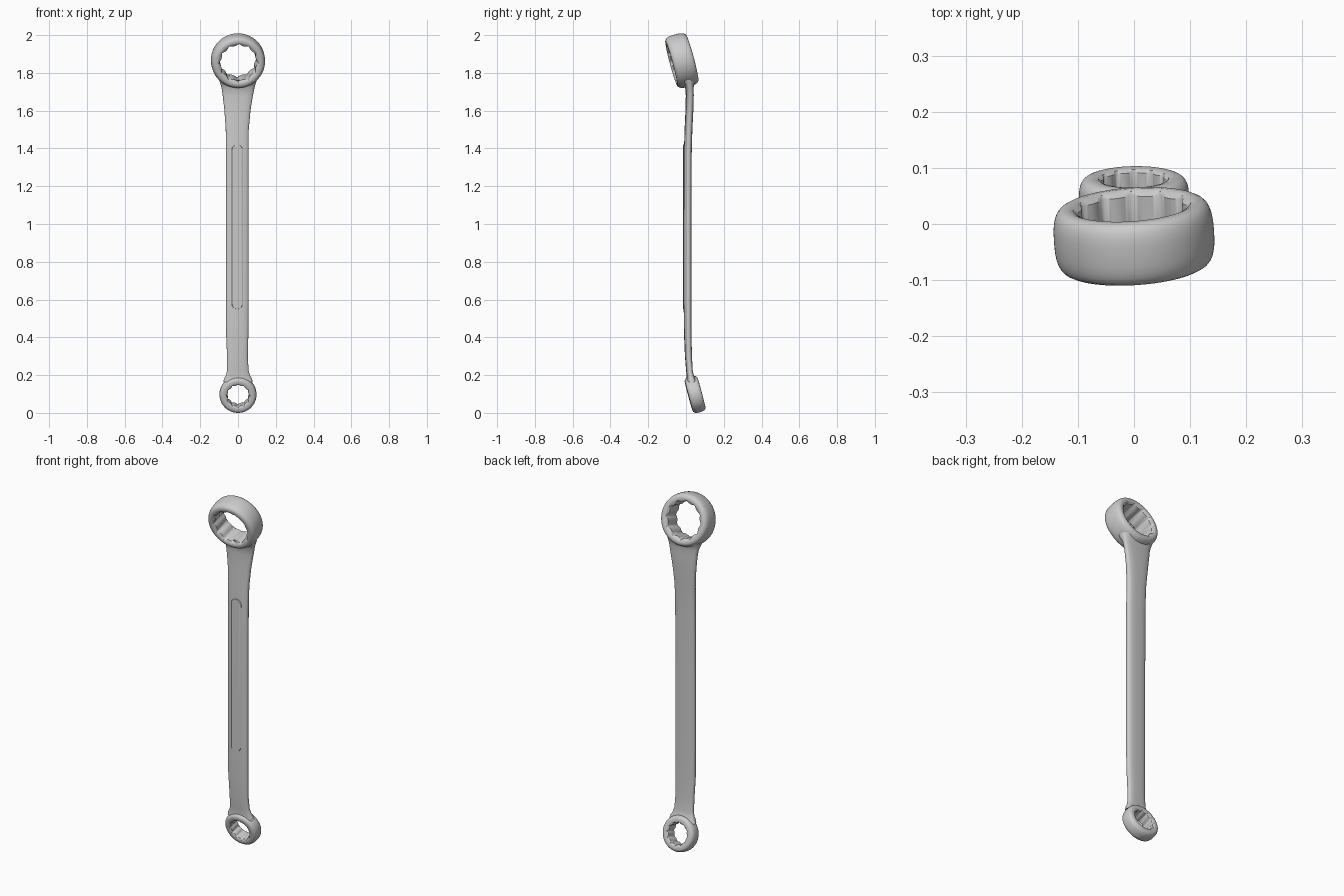
import bpy, bmesh
from math import sin, cos, pi, radians, copysign
from mathutils import Matrix

if "Cube" in bpy.data.objects:
    bpy.data.objects.remove(bpy.data.objects["Cube"])


def spow(v, p):
    return copysign(abs(v) ** p, v)


def finish(name, bm, angle=40):
    bmesh.ops.recalc_face_normals(bm, faces=bm.faces)
    me = bpy.data.meshes.new(name)
    bm.to_mesh(me)
    bm.free()
    ob = bpy.data.objects.new(name, me)
    bpy.context.collection.objects.link(ob)
    bpy.ops.object.select_all(action='DESELECT')
    ob.select_set(True)
    bpy.context.view_layer.objects.active = ob
    bpy.ops.object.shade_smooth_by_angle(angle=radians(angle))
    return ob


def bridge(bm, a, b):
    n = len(a)
    for i in range(n):
        bm.faces.new((a[i], a[(i + 1) % n], b[(i + 1) % n], b[i]))


def box_ring(name, centre, ro, ri, half, twist):
    """Tilted ring: rounded outside, twelve-point scalloped bore."""
    seg, rm = 144, ri + (ro - ri) * 0.3
    # profile entries: radius, height, scallop depth
    prof = [(ri, -half * 0.82, 0.05 * ri), (ri, half * 0.82, 0.05 * ri),
            (ri * 1.06, half * 0.95, 0)]
    for k in range(15):
        t = pi / 2 - pi * k / 14
        prof.append((rm + (ro - rm) * abs(cos(t)) ** 0.65, half * spow(sin(t), 0.75), 0))
    prof.append((ri * 1.06, -half * 0.95, 0))
    bm = bmesh.new()
    loops = []
    for r, h, d in prof:
        loop = []
        for i in range(seg):
            a = 2 * pi * i / seg
            rr = r + d * (1 - 2 * abs(sin(6 * a)))
            loop.append(bm.verts.new((rr * cos(a), h, rr * sin(a))))
        loops.append(loop)
    for k in range(len(loops)):
        bridge(bm, loops[k], loops[(k + 1) % len(loops)])
    m = (Matrix.Translation(centre) @ Matrix.Rotation(radians(twist), 4, 'Z')
         @ Matrix.Rotation(radians(15), 4, 'X'))
    bm.transform(m)
    return finish(name, bm)


# the two ring ends
box_ring("large_ring", (0, -0.022, 1.865), 0.143, 0.099, 0.058, 4)
box_ring("small_ring", (0, 0.048, 0.098), 0.098, 0.059, 0.036, 1)

# handle: z, x centre, half width, y centre, half thickness
sections = [
    (0.163, 0, 0.078, 0.029, 0.026), (0.18, 0, 0.074, 0.026, 0.022),
    (0.20, 0, 0.063, 0.022, 0.018), (0.225, -0.001, 0.057, 0.018, 0.017),
    (0.30, -0.003, 0.055, 0.013, 0.018), (0.42, -0.004, 0.059, 0.009, 0.019),
    (0.60, -0.004, 0.060, 0.008, 0.020), (1.0, -0.004, 0.060, 0.008, 0.020),
    (1.35, -0.004, 0.060, 0.009, 0.020), (1.50, -0.004, 0.061, 0.013, 0.020),
    (1.60, -0.003, 0.069, 0.018, 0.020), (1.68, -0.001, 0.080, 0.020, 0.020),
    (1.72, 0, 0.087, 0.018, 0.021), (1.74, 0, 0.093, 0.014, 0.028),
    (1.752, 0, 0.097, 0.011, 0.036), (1.763, 0, 0.100, 0.010, 0.042)]
bm = bmesh.new()
loops = []
n = 40
tw = radians(3)
for z, cx, w, cy, t in sections:
    loop = []
    for i in range(n):
        a = 2 * pi * i / n
        x, y = w * spow(cos(a), 0.7), t * spow(sin(a), 0.7)
        loop.append(bm.verts.new((cx + x * cos(tw) - y * sin(tw),
                                  cy + x * sin(tw) + y * cos(tw), z)))
    loops.append(loop)
for a, b in zip(loops, loops[1:]):
    bridge(bm, a, b)
bm.faces.new(loops[0])
bm.faces.new(loops[-1])
finish("handle", bm, 50)

# faint raised panel with round ends on the front of the handle
bm = bmesh.new()
outline = []
for k in range(26):
    a = pi * (k % 13) / 12 + (pi if k >= 13 else 0)
    outline.append((0.03 * cos(a), (1.39 if k < 13 else 0.58) + 0.03 * sin(a)))
pads = []
for y, s in ((0.0, 1.0), (-0.0125, 1.0), (-0.015, 0.9)):
    pads.append([bm.verts.new((-0.004 + x * s * cos(tw), y + x * s * sin(tw), z))
                 for x, z in outline])
bridge(bm, pads[0], pads[1])
bridge(bm, pads[1], pads[2])
bm.faces.new(pads[0])
bm.faces.new(pads[2])
finish("handle_panel", bm)
